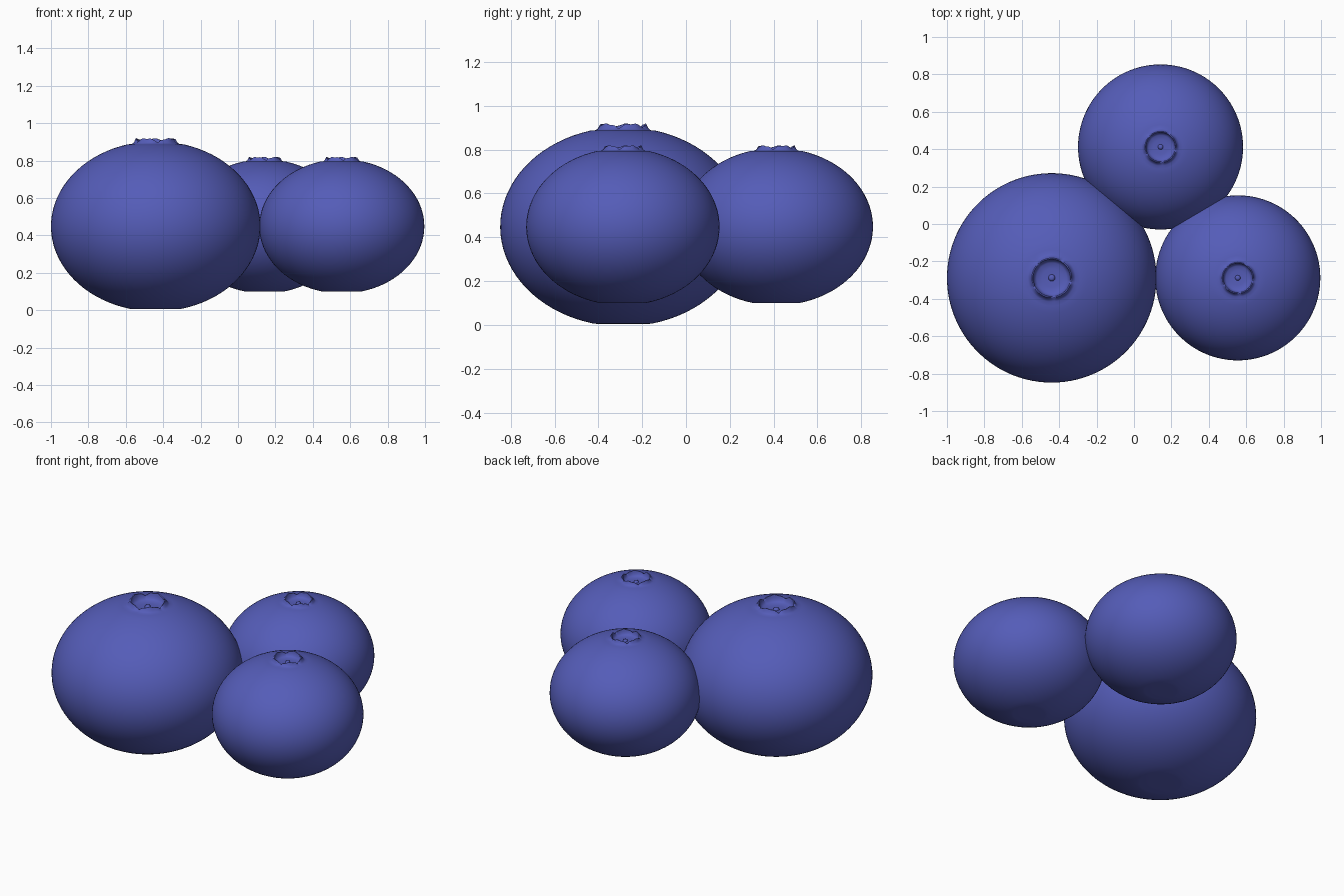
import bpy, math

if "Cube" in bpy.data.objects:
    bpy.data.objects.remove(bpy.data.objects["Cube"])

skin = bpy.data.materials.new("blueberry_blue")
skin.diffuse_color = (0.09, 0.108, 0.48, 1)
skin.use_nodes = True
skin.node_tree.nodes["Principled BSDF"].inputs["Base Color"].default_value = skin.diffuse_color

SEG = 100
A, B = 0.56, 0.455   # half width and half height of the large berry


def profile():
    """Radius, height, and how strongly the crown lobes lift each ring."""
    pts = [(0.06, -0.443, 0), (0.12, -0.443, 0)]
    n = 36
    t0, t1 = -math.acos(0.135 / A), math.acos(0.15 / A)
    for i in range(n + 1):                                # rounded body
        t = t0 + (t1 - t0) * i / n
        pts.append((A * math.cos(t), B * math.sin(t), 0))
    pts += [(0.128, 0.440, 0), (0.117, 0.446, 0.2),       # flared crown
            (0.110, 0.455, 0.7), (0.106, 0.460, 1), (0.100, 0.459, 1),
            (0.097, 0.450, 0.6), (0.092, 0.435, 0.1),     # dish
            (0.080, 0.427, 0), (0.050, 0.423, 0), (0.018, 0.422, 0),
            (0.014, 0.432, 0), (0.007, 0.435, 0)]         # centre nub
    return pts


def lobes(a):
    # five small pointed sepals with slight irregularity
    return 0.012 * (2 * abs(math.sin(2.5 * a + 0.5)) ** 0.6 - 1.2) + 0.002 * math.sin(13 * a)


def berry(name, x, y, s):
    pts = profile()
    verts, faces = [], []
    for r, z, w in pts:
        for k in range(SEG):
            a = 2 * math.pi * k / SEG
            verts.append((s * r * math.cos(a), s * r * math.sin(a),
                          s * (z + w * lobes(a))))
    for i in range(len(pts) - 1):
        for k in range(SEG):
            j = (k + 1) % SEG
            faces.append((i * SEG + k, i * SEG + j,
                          (i + 1) * SEG + j, (i + 1) * SEG + k))
    last = (len(pts) - 1) * SEG
    faces.append(tuple(reversed(range(SEG))))             # base cap
    faces.append(tuple(range(last, last + SEG)))          # nub cap
    me = bpy.data.meshes.new(name)
    me.from_pydata(verts, [], faces)
    me.materials.append(skin)
    ob = bpy.data.objects.new(name, me)
    ob.location = (x, y, 0.448)
    bpy.context.collection.objects.link(ob)
    bpy.context.view_layer.objects.active = ob
    ob.select_set(True)
    bpy.ops.object.shade_smooth_by_angle(angle=math.radians(50))
    ob.select_set(False)


berry("large_berry", -0.44, -0.288, 1.0)
berry("back_berry", 0.142, 0.412, 0.788)
berry("right_berry", 0.555, -0.288, 0.788)
